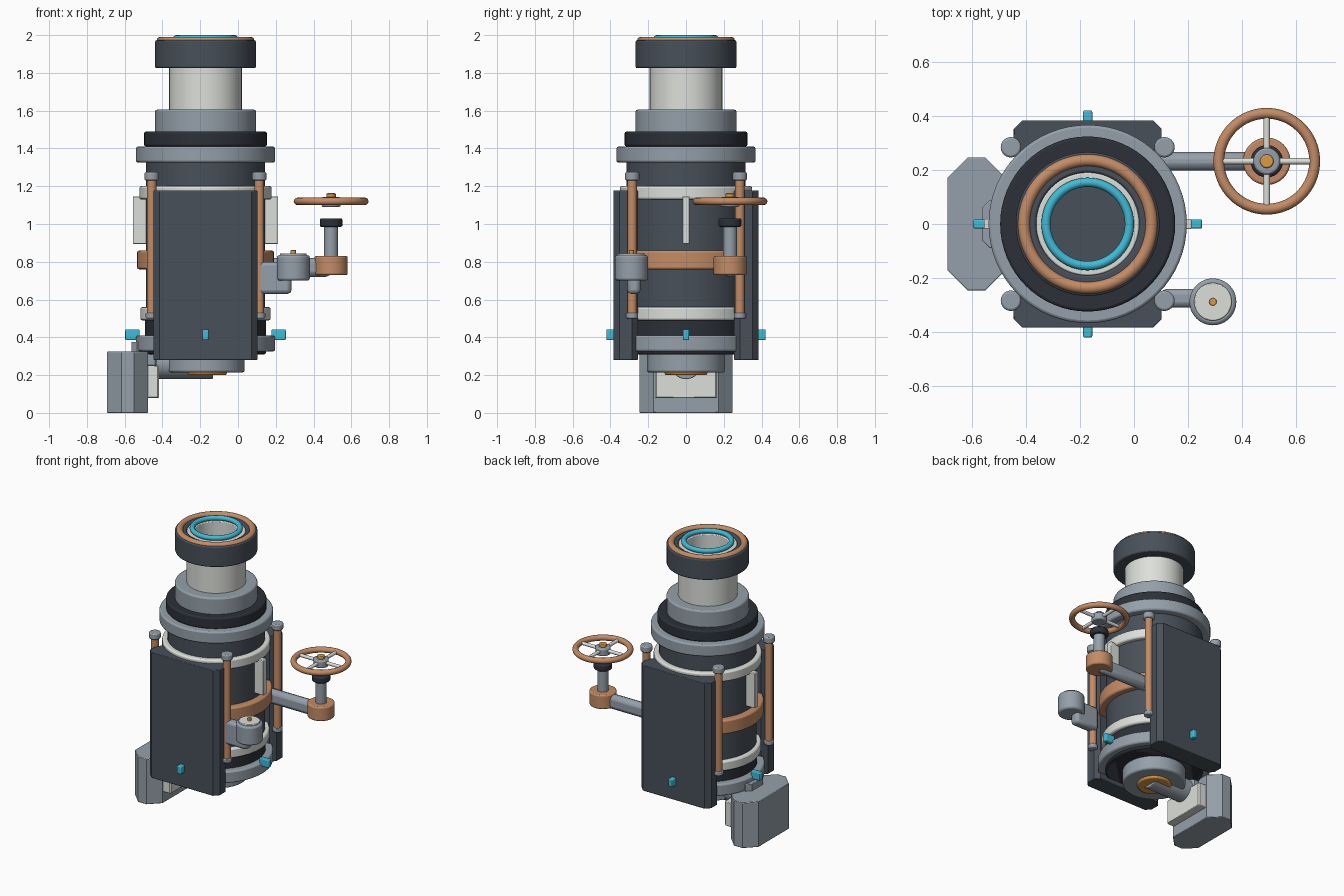
import bpy, bmesh, math
from mathutils import Vector

if "Cube" in bpy.data.objects:
    bpy.data.objects.remove(bpy.data.objects["Cube"])

CX = -0.172  # main axis


def mat(name, rgb):
    m = bpy.data.materials.new(name)
    m.diffuse_color = (*rgb, 1)
    m.use_nodes = True
    m.node_tree.nodes["Principled BSDF"].inputs["Base Color"].default_value = m.diffuse_color
    return m


DARK = mat("dark_slate", (0.065, 0.08, 0.10))
BLACK = mat("near_black", (0.025, 0.03, 0.04))
GREY = mat("steel", (0.30, 0.35, 0.40))
WHITE = mat("ivory", (0.72, 0.74, 0.70))
COPPER = mat("copper", (0.55, 0.26, 0.13))
ORANGE = mat("amber", (0.72, 0.33, 0.06))
CYAN = mat("cyan", (0.05, 0.50, 0.68))


def finish(bm, name, m, loc=(0, 0, 0), bevel=0.0):
    bmesh.ops.recalc_face_normals(bm, faces=bm.faces)
    me = bpy.data.meshes.new(name)
    bm.to_mesh(me)
    bm.free()
    ob = bpy.data.objects.new(name, me)
    bpy.context.collection.objects.link(ob)
    ob.location = loc
    me.materials.append(m)
    if bevel:
        b = ob.modifiers.new("bevel", "BEVEL")
        b.width, b.segments, b.limit_method = bevel, 2, "ANGLE"
        b.angle_limit = math.radians(50)
    bpy.ops.object.select_all(action="DESELECT")
    bpy.context.view_layer.objects.active = ob
    ob.select_set(True)
    bpy.ops.object.shade_smooth_by_angle(angle=math.radians(40))
    return ob


def cyl(name, m, x, y, r, z0, z1, bevel=0.008, n=48):
    bm = bmesh.new()
    bmesh.ops.create_cone(bm, cap_ends=True, segments=n, radius1=r, radius2=r, depth=z1 - z0)
    return finish(bm, name, m, (x, y, (z0 + z1) / 2), bevel)


def rod(name, m, a, b, r, n=24):
    a, b = Vector(a), Vector(b)
    bm = bmesh.new()
    bmesh.ops.create_cone(bm, cap_ends=True, segments=n, radius1=r, radius2=r, depth=(b - a).length)
    ob = finish(bm, name, m, (a + b) / 2, 0.004)
    ob.rotation_euler = (b - a).to_track_quat("Z", "Y").to_euler()
    return ob


def tube(name, m, ro, ri, z0, z1, bevel=0.006, n=64):
    bm = bmesh.new()
    rings = []
    for r, z in ((ro, z0), (ro, z1), (ri, z1), (ri, z0)):
        rings.append([bm.verts.new((r * math.cos(math.tau * i / n), r * math.sin(math.tau * i / n), z))
                      for i in range(n)])
    for k in range(4):
        a, b = rings[k], rings[(k + 1) % 4]
        for i in range(n):
            j = (i + 1) % n
            bm.faces.new((a[i], a[j], b[j], b[i]))
    return finish(bm, name, m, (CX, 0, 0), bevel)


def torus(name, m, loc, R, r, n=64, k=12):
    bm = bmesh.new()
    g = [[bm.verts.new(((R + r * math.cos(v)) * math.cos(u), (R + r * math.cos(v)) * math.sin(u), r * math.sin(v)))
          for v in (math.tau * j / k for j in range(k))] for u in (math.tau * i / n for i in range(n))]
    for i in range(n):
        for j in range(k):
            i2, j2 = (i + 1) % n, (j + 1) % k
            bm.faces.new((g[i][j], g[i2][j], g[i2][j2], g[i][j2]))
    return finish(bm, name, m, loc)


def block(name, m, x, y, z, c=0.0, bevel=0.004):
    """Upright prism over ranges x, y, z with plan corners cut by c."""
    (x0, x1), (y0, y1) = x, y
    if c:
        pts = [(x0 + c, y0), (x1 - c, y0), (x1, y0 + c), (x1, y1 - c),
               (x1 - c, y1), (x0 + c, y1), (x0, y1 - c), (x0, y0 + c)]
    else:
        pts = [(x0, y0), (x1, y0), (x1, y1), (x0, y1)]
    bm = bmesh.new()
    f = bm.faces.new([bm.verts.new((px, py, z[0])) for px, py in pts])
    top = bmesh.ops.extrude_face_region(bm, geom=[f])["geom"]
    bmesh.ops.translate(bm, vec=(0, 0, z[1] - z[0]), verts=[v for v in top if isinstance(v, bmesh.types.BMVert)])
    return finish(bm, name, m, bevel=bevel)


# main barrel and its stacked rings
for name, m, r, z0, z1 in (
        ("barrel", DARK, 0.316, 0.31, 1.42), ("lower_barrel_sleeve", BLACK, 0.32, 0.31, 0.50),
        ("base_ring", GREY, 0.368, 0.325, 0.41), ("lower_band", WHITE, 0.345, 0.49, 0.56),
        ("copper_band", COPPER, 0.362, 0.76, 0.86), ("upper_band", WHITE, 0.35, 1.13, 1.20),
        ("shoulder_ring", GREY, 0.368, 1.325, 1.41), ("shoulder_gasket", BLACK, 0.325, 1.41, 1.49),
        ("neck_collar", GREY, 0.267, 1.48, 1.605), ("bottom_cap", GREY, 0.207, 0.215, 0.32),
        ("bottom_plug", ORANGE, 0.113, 0.20, 0.25)):
    cyl(name, m, CX, 0, r, z0, z1, 0.01, 64)

# hollow neck and muzzle
tube("neck_tube", WHITE, 0.192, 0.142, 1.58, 1.965)
cyl("neck_floor", DARK, CX, 0, 0.15, 1.70, 1.74, 0)
tube("muzzle_cap", DARK, 0.267, 0.191, 1.825, 1.973, 0.008)
torus("muzzle_copper_ring", COPPER, (CX, 0, 1.968), 0.237, 0.023)
torus("muzzle_cyan_ring", CYAN, (CX, 0, 1.983), 0.155, 0.017)

# armour plates, tie rods
for s, side in ((-1, "front"), (1, "back")):
    ys = sorted((s * 0.255, s * 0.385))
    block(side + "_plate", DARK, (-0.447, 0.103), ys, (0.28, 1.177), 0.032)
    for t, hand in ((-1, "left"), (1, "right")):
        x, y, n = CX + t * 0.285, s * 0.285, f"{side}_{hand}"
        cyl(n + "_tie_rod", COPPER, x, y, 0.025, 0.51, 1.25, 0.003, 24)
        cyl(n + "_rod_cap", GREY, x, y, 0.038, 1.23, 1.275, 0.008, 24)
        cyl(n + "_rod_foot", GREY, x, y, 0.032, 0.50, 0.53, 0.006, 24)
    # cyan pegs on front and back
    block(side + "_peg", CYAN, (CX - 0.017, CX + 0.017), sorted((s * 0.35, s * 0.422)), (0.385, 0.442), 0, 0.006)

# side fins and side pegs
for t, hand in ((-1, "left"), (1, "right")):
    block(hand + "_fin", WHITE, sorted((CX + t * 0.29, CX + t * 0.385)), (-0.019, 0.019), (0.895, 1.146))
    block(hand + "_peg", CYAN, sorted((CX + t * 0.35, CX + t * 0.425)), (-0.017, 0.017), (0.385, 0.442), 0, 0.006)

# outlet pipe and counterweight box
rod("outlet_pipe", GREY, (-0.133, 0, 0.262), (-0.47, 0, 0.262), 0.083, 32)
block("outlet_elbow", GREY, (-0.565, -0.41), (-0.09, 0.09), (0.25, 0.375), 0.03)
block("outlet_seal", WHITE, (-0.56, -0.417), (-0.165, 0.165), (0.08, 0.25), 0.01)
block("counterweight", GREY, (-0.693, -0.476), (-0.246, 0.246), (0, 0.325), 0.075)

# handwheel valve
WX, WY = 0.493, 0.233
block("valve_arm", GREY, (0.08, WX), (WY - 0.034, WY + 0.034), (0.72, 0.82), 0, 0.028)
cyl("valve_hub", COPPER, WX, WY, 0.088, 0.73, 0.83)
cyl("valve_stem", GREY, WX, WY, 0.037, 0.80, 1.0)
cyl("valve_collar", BLACK, WX, WY, 0.06, 0.985, 1.03)
torus("handwheel_rim", COPPER, (WX, WY, 1.12), 0.178, 0.02)
cyl("handwheel_hub", GREY, WX, WY, 0.05, 1.09, 1.143)
cyl("handwheel_nut", ORANGE, WX, WY, 0.025, 1.14, 1.163, 0.005)
for i in range(2):
    dx, dy = (0.178, 0) if i == 0 else (0, 0.178)
    rod(f"handwheel_spoke_{i + 1}", WHITE, (WX - dx, WY - dy, 1.12), (WX + dx, WY + dy, 1.12), 0.012, 16)

# small gauge on its bracket
GX, GY = 0.293, -0.289
block("gauge_bracket", GREY, (0.10, 0.283), (-0.31, -0.241), (0.63, 0.80), 0, 0.02)
cyl("gauge_body", GREY, GX, GY, 0.087, 0.70, 0.835, 0.012)
cyl("gauge_face", WHITE, GX, GY, 0.07, 0.82, 0.845, 0.004)
cyl("gauge_pin", ORANGE, GX, GY, 0.014, 0.84, 0.862, 0.003, 16)
